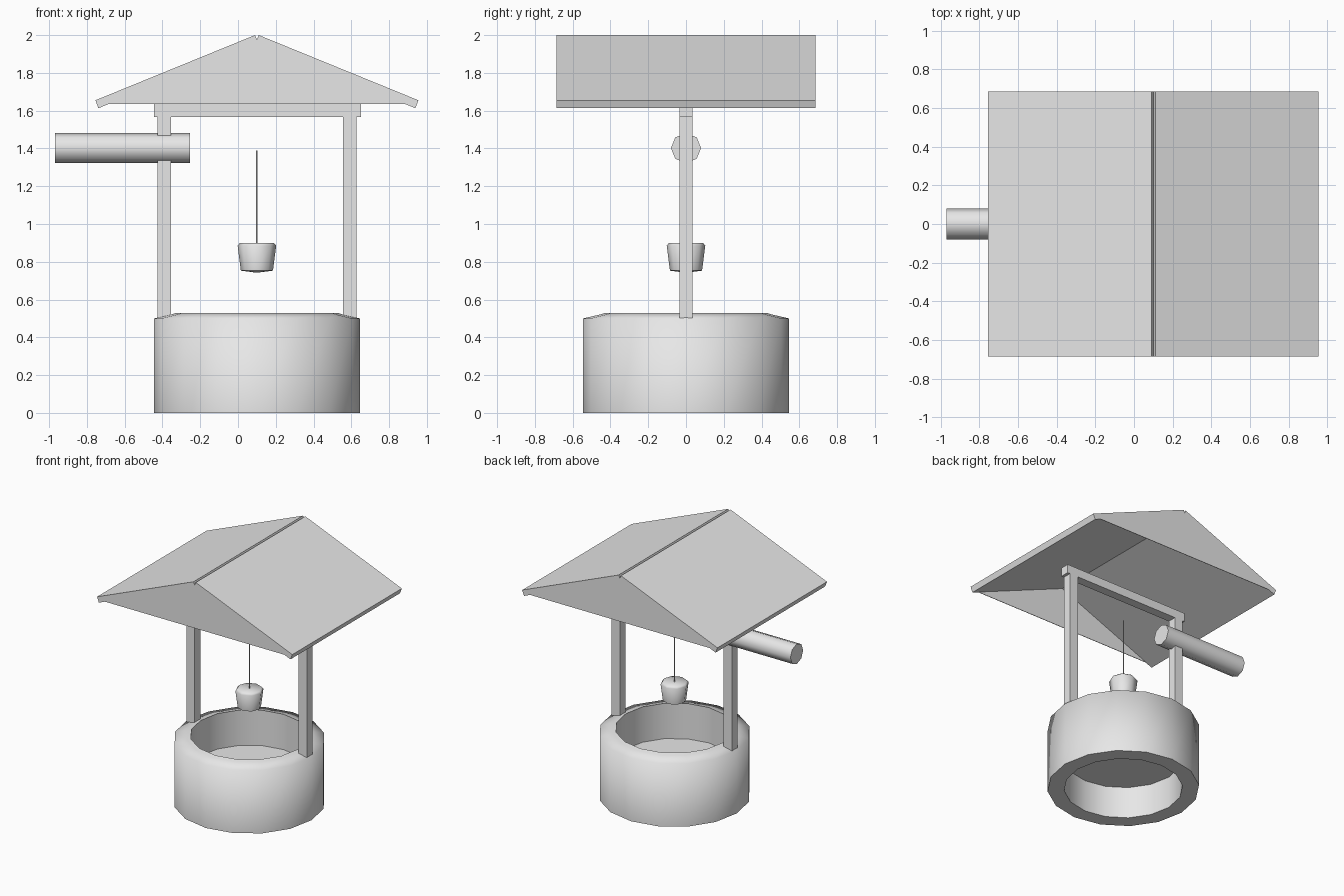
import bpy, bmesh, math
from mathutils import Matrix, Vector

cube = bpy.data.objects.get("Cube")
if cube:
    bpy.data.objects.remove(cube, do_unlink=True)

CX = 0.1  # axis of the well, roof and bucket

grey = bpy.data.materials.new("plain_grey")
grey.use_nodes = True
grey.diffuse_color = (0.8, 0.8, 0.8, 1)
grey.node_tree.nodes["Principled BSDF"].inputs["Base Color"].default_value = grey.diffuse_color


def finish(name, bm, smooth=None):
    bmesh.ops.remove_doubles(bm, verts=bm.verts, dist=1e-5)
    bmesh.ops.recalc_face_normals(bm, faces=bm.faces)
    mesh = bpy.data.meshes.new(name)
    bm.to_mesh(mesh)
    bm.free()
    mesh.materials.append(grey)
    obj = bpy.data.objects.new(name, mesh)
    bpy.context.collection.objects.link(obj)
    if smooth:
        bpy.ops.object.select_all(action="DESELECT")
        obj.select_set(True)
        bpy.context.view_layer.objects.active = obj
        bpy.ops.object.shade_smooth_by_angle(angle=math.radians(smooth))
    return obj


def lathe(name, profile, sides, smooth, closed=False):
    """Spin a radius/height profile around the well axis."""
    bm = bmesh.new()
    verts = [bm.verts.new((CX + r, 0, z)) for r, z in profile]
    pairs = list(zip(verts, verts[1:]))
    if closed:
        pairs.append((verts[-1], verts[0]))
    edges = [bm.edges.new(p) for p in pairs]
    bmesh.ops.spin(bm, geom=verts + edges, cent=(CX, 0, 0), axis=(0, 0, 1),
                   angle=math.tau, steps=sides)
    return finish(name, bm, smooth)


def box(name, x, y, z):
    bm = bmesh.new()
    bmesh.ops.create_cube(bm, size=1)
    for v in bm.verts:
        v.co = Vector([(lo + hi) / 2 + c * (hi - lo)
                       for c, (lo, hi) in zip(v.co, (x, y, z))])
    return finish(name, bm)


def cylinder(name, radius, length, sides, matrix):
    bm = bmesh.new()
    bmesh.ops.create_cone(bm, cap_ends=True, segments=sides, radius1=radius,
                          radius2=radius, depth=length, matrix=matrix)
    return finish(name, bm, 50)


# Stone ring with a sloping rim, and the floor inside it
lathe("well_wall", [(0.426, 0), (0.545, 0), (0.545, 0.5), (0.45, 0.522), (0.426, 0.53)],
      16, 80, closed=True)
lathe("well_floor", [(0, 0.25), (0.43, 0.25)], 16, 30)

# Posts and the beam across them
for side, name in ((-1, "right_post"), (1, "left_post")):
    mid = CX + side * 0.491
    box(name, (mid - 0.036, mid + 0.036), (-0.035, 0.035), (0.2, 1.57))
box("top_beam", (-0.445, 0.65), (-0.035, 0.035), (1.567, 1.635))

# Roof slabs, open underneath
HALF = 0.685
slab = [(0.01, 2.0), (0.855, 1.655), (0.839, 1.613), (0, 1.955), (0, 1.976)]
for side, name in ((-1, "right_roof_slab"), (1, "left_roof_slab")):
    bm = bmesh.new()
    face = bm.faces.new([bm.verts.new((CX + side * x, -HALF, z)) for x, z in slab])
    new = bmesh.ops.extrude_face_region(bm, geom=[face], use_keep_orig=True)["geom"]
    bmesh.ops.translate(bm, vec=(0, 2 * HALF, 0),
                        verts=[g for g in new if isinstance(g, bmesh.types.BMVert)])
    finish(name, bm)

# Thin gable panels closing the roof ends
for side, name in ((-1, "front_gable"), (1, "back_gable")):
    bm = bmesh.new()
    outer, inner = side * HALF, side * (HALF - 0.004)
    rings = [[bm.verts.new((CX + x, y, z)) for x, z in
              ((-0.787, 1.635), (0.787, 1.635), (0, 1.957))] for y in (outer, inner)]
    for ring in rings:
        bm.faces.new(ring)
    for i in range(3):
        j = (i + 1) % 3
        bm.faces.new((rings[0][i], rings[0][j], rings[1][j], rings[1][i]))
    finish(name, bm)

# Winch roller through the post
cylinder("winch_roller", 0.08, 0.715, 8,
         Matrix.Translation((-0.6125, 0, 1.402)) @ Matrix.Rotation(math.pi / 2, 4, "Y"))

# Rope and bucket
cylinder("rope", 0.004, 0.5, 8, Matrix.Translation((CX, 0, 1.14)))
lathe("bucket", [(0, 0.742), (0.085, 0.753), (0.102, 0.885), (0.09, 0.9), (0, 0.897)], 8, 60)
